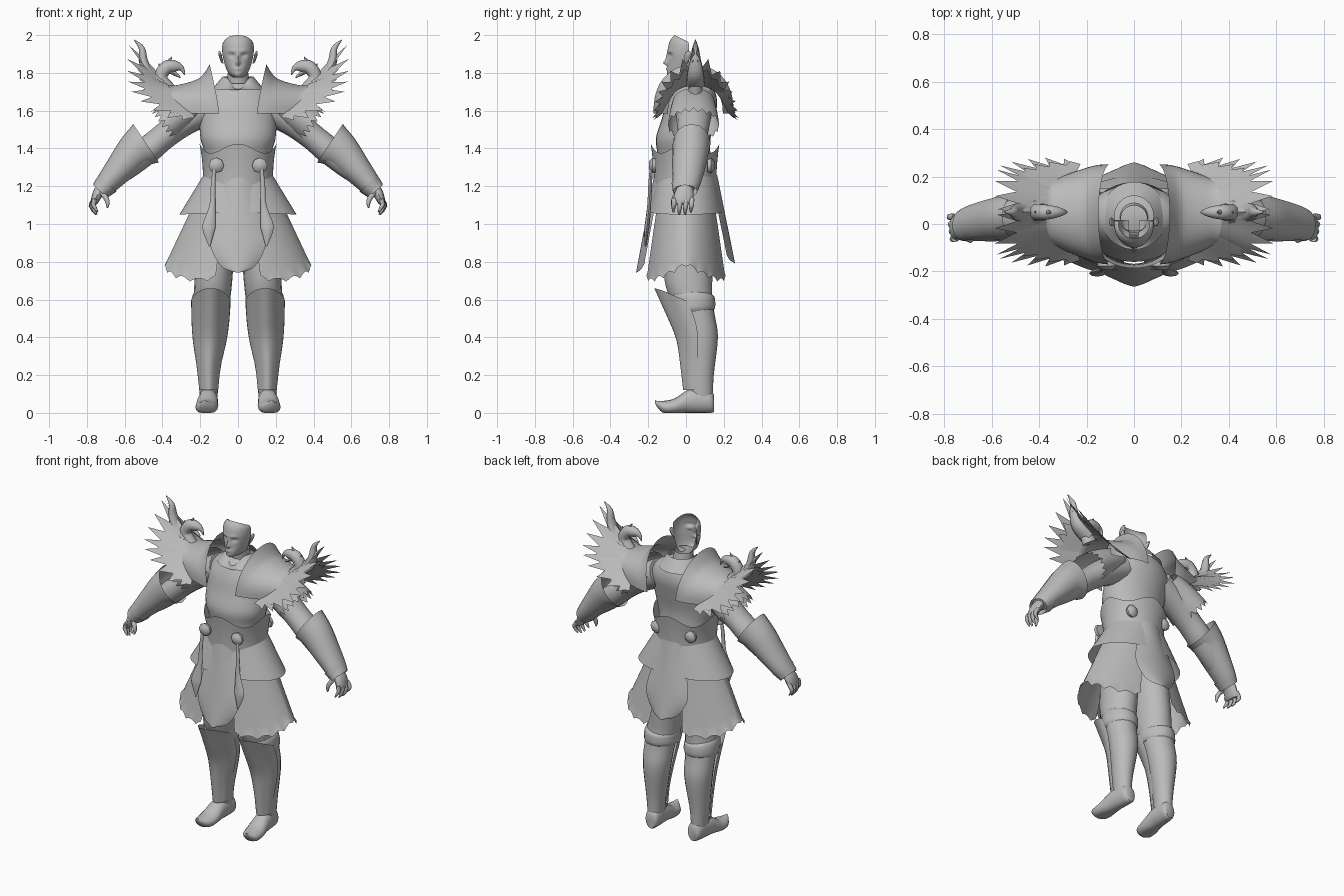
import bpy, bmesh, math
from math import sin, cos, pi, radians, exp
from mathutils import Vector

grey = bpy.data.materials.new("armour_grey")
grey.diffuse_color = (0.5, 0.5, 0.5, 1)


def finish(name, verts, faces, mirror=False, angle=50):
    me = bpy.data.meshes.new(name)
    me.from_pydata([tuple(v) for v in verts], [], faces)
    bm = bmesh.new()
    bm.from_mesh(me)
    bmesh.ops.recalc_face_normals(bm, faces=bm.faces)
    bm.to_mesh(me)
    bm.free()
    me.materials.append(grey)
    ob = bpy.data.objects.new(name, me)
    bpy.context.collection.objects.link(ob)
    bpy.ops.object.select_all(action='DESELECT')
    bpy.context.view_layer.objects.active = ob
    ob.select_set(True)
    bpy.ops.object.shade_smooth_by_angle(angle=radians(angle))
    if mirror:
        ob.modifiers.new("Mirror", 'MIRROR')
    return ob


def spline(rows, k=4):
    """Smooth curve through rows of numbers."""
    out = []
    for i in range(len(rows) - 1):
        a, b, c, d = rows[max(i - 1, 0)], rows[i], rows[i + 1], rows[min(i + 2, len(rows) - 1)]
        for s in range(k):
            t = s / k
            out.append([q + 0.5 * t * (r - p + t * (2 * p - 5 * q + 4 * r - w + t * (3 * (q - r) + w - p)))
                        for p, q, r, w in zip(a, b, c, d)])
    return out + [list(rows[-1])]


def loft(name, rows, n=16, mirror=False, along_y=False, caps=True, k=4, zig=0.0, floor=False):
    """Tube through rows (x, y, z, half width, half depth); zig makes a toothed last ring."""
    rows = spline(rows, k)
    verts, m = [], len(rows)
    for i, (x, y, z, a, b) in enumerate(rows):
        p, q = rows[max(i - 1, 0)], rows[min(i + 1, m - 1)]
        t = Vector((q[0] - p[0], 0, q[2] - p[2]))
        t = t.normalized() if t.length > 1e-6 else Vector((0, 0, 1))
        u, w = (Vector((1, 0, 0)), Vector((0, 0, 1))) if along_y else (Vector((t.z, 0, -t.x)), Vector((0, 1, 0)))
        for j in range(n):
            an = 2 * pi * j / n
            v = Vector((x, y, z)) + u * a * cos(an) + w * b * sin(an)
            if zig and i == m - 1 and j % 2:
                v += t * zig
            if floor:
                v.z = max(v.z, 0)
            verts.append(v)
    faces = [(i * n + j, i * n + (j + 1) % n, (i + 1) * n + (j + 1) % n, (i + 1) * n + j)
             for i in range(m - 1) for j in range(n)]
    if caps:
        faces += [tuple(range(n))[::-1], tuple(range((m - 1) * n, m * n))]
    return finish(name, verts, faces, mirror)


def sheet(name, f, nu, nv, mirror=False, angle=60):
    """Grid surface from f(u, v) with u and v from 0 to 1."""
    verts = [f(i / nu, j / nv) for i in range(nu + 1) for j in range(nv + 1)]
    w = nv + 1
    faces = [(i * w + j, i * w + j + 1, (i + 1) * w + j + 1, (i + 1) * w + j) for i in range(nu) for j in range(nv)]
    return finish(name, verts, faces, mirror, angle)


def at(rows, t):
    """Linear lookup in evenly spaced rows."""
    s = min(max(t, 0), 1) * (len(rows) - 1)
    i = min(int(s), len(rows) - 2)
    return [p + (q - p) * (s - i) for p, q in zip(rows[i], rows[i + 1])]


# --- head: open face shell, ears, neck
FACE = spline([(1.775, .022, .085), (1.79, .045, .1), (1.82, .062, .1), (1.86, .074, .095), (1.90, .082, .096),
               (1.94, .084, .094), (1.975, .08, .082), (2.0, .066, .06)])


def face(u, v):
    z, rx, ry = at(FACE, u)
    a = radians(-100 + 200 * v)

    def bump(h, a0, z0, sa, sz):
        return h * exp(-((abs(a) - a0) / sa) ** 2 - ((z - z0) / sz) ** 2)
    r = (bump(.022, 0, 1.853, .13, .014) + bump(.011, 0, 1.88, .1, .025) - bump(.011, .42, 1.893, .22, .012)
         + bump(.005, .35, 1.915, .35, .01) + bump(.007, 0, 1.822, .25, .007) - bump(.004, 0, 1.836, .3, .006))
    return ((rx + r) * sin(a), -(ry + r) * cos(a), z - .03 * u ** 4 * (1 - cos(a)))


sheet("face", face, 36, 44)
loft("ear", [(.08, .0, 1.85, .004, .006), (.088, .005, 1.87, .007, .014), (.096, .01, 1.9, .008, .018),
             (.098, .015, 1.915, .003, .006)], 10, True)
loft("neck", [(0, .04, 1.66, .075, .075), (0, .03, 1.74, .06, .06), (0, .02, 1.8, .056, .058)], 20, caps=False)


def collar(u, v):
    a = 2 * pi * v
    front = max(0, cos(a)) ** 6
    r = .14 - .058 * u
    return (r * sin(a), .035 - r * cos(a) * 1.02, 1.71 + .07 * u - .065 * front * u)


sheet("collar", collar, 4, 40)

# --- torso and waist
loft("torso", [(0, 0, 1.2, .17, .15), (0, -.01, 1.36, .175, .14), (0, -.015, 1.45, .198, .145),
               (0, .01, 1.55, .205, .14), (0, .03, 1.64, .205, .135), (0, .04, 1.71, .16, .11),
               (0, .04, 1.745, .09, .08)], 28)


def belt(u, v):
    a = 2 * pi * v
    low, top = 1.235 - .035 * abs(cos(a)) ** 3, 1.375 + .05 * abs(cos(2 * a)) ** 2
    s = 1 + .1 * u * u
    return (.185 * s * sin(a), -.005 - .165 * s * cos(a), low + (top - low) * u)


sheet("waist_guard", belt, 5, 48)
for nm, x, y, d in (("buckle_front", .115, -.16, -1), ("buckle_back", .12, .115, 1)):
    loft(nm, [(x, y, 1.31, .038, .038), (x, y + d * .018, 1.31, .041, .041), (x, y + d * .035, 1.31, .022, .022)],
         8, True, True, k=1)
loft("tassel", [(.125, -.185, 1.29, .01, .008), (.132, -.19, 1.2, .012, .01), (.135, -.195, 1.1, .016, .01),
                (.152, -.205, 1.0, .034, .013), (.155, -.21, .96, .03, .012), (.15, -.215, .88, .003, .003)], 8, True)


# --- skirts: short upper panels and long scalloped lower panels
def upper_skirt(u, v):
    a = radians(-78 + 156 * v)
    return ((.17 + .14 * u) * cos(a), (.15 + .05 * u) * sin(a), 1.28 - .23 * u + .03 * u * (1 - cos(a)) * .5)


def lower_skirt(u, v):
    a = radians(-72 + 144 * v)
    hem = .775 - .085 * sin(min(abs(a) * 1.45, pi)) + .05 * max(0, abs(a) - 1)
    return ((.19 + .2 * u) * cos(a), (.145 + .075 * u) * sin(a),
            1.2 + (hem - 1.2) * u + .022 * abs(sin(11 * a)) * (u > .99))


sheet("upper_skirt", upper_skirt, 6, 28, True)
sheet("lower_skirt", lower_skirt, 12, 88, True)
TAB = spline([(1.26, .085), (1.15, .1), (1.0, .135), (.9, .148), (.82, .12), (.765, .075), (.742, .004)])
for nm, d, top, bot, lift in (("front_tabard", -1, .168, .265, 0), ("back_tabard", 1, .165, .26, .05)):
    def tab(u, v):
        z, w = at(TAB, u)
        s = 2 * v - 1
        k = (1.26 - z) / .52
        return (w * s, d * (top + (bot - top) * k - .035 * s * s * min(1, w / .1)), z + lift * k)
    sheet(nm, tab, 24, 10)

# --- legs, knee bands, greaves, boots
loft("leg", [(.155, .08, .08, .046, .062), (.155, .08, .2, .057, .067), (.148, .083, .4, .083, .086),
             (.145, .06, .52, .09, .092), (.135, .02, .64, .098, .118), (.125, .01, .78, .1, .13),
             (.11, 0, 1.05, .1, .12)], 20, True)
loft("knee_band", [(.142, .04, .535, .092, .1), (.142, .04, .555, .102, .113), (.142, .038, .585, .103, .117),
                   (.14, .032, .615, .1, .118), (.138, .03, .63, .09, .1)], 20, True)
GREAVE = spline([(.12, .155, .05, .05, .065), (.25, .155, .055, .064, .085), (.39, .15, .06, .088, .112),
                 (.52, .146, .045, .1, .15), (.66, .144, 0, .104, .168)])


def greave(u, v):
    z, cx, cy, rx, ry = at(GREAVE, u)
    a = radians(-92 + 184 * v)
    r = 1 - .1 * sin(abs(a) * 2) ** 2
    return (cx + rx * r * sin(a), cy - ry * r * cos(a), z - .065 * u * u * (1 - cos(a)))


sheet("greave", greave, 16, 20, True)
loft("boot", [(.15, .148, .05, .03, .045), (.152, .13, .06, .045, .06), (.156, .07, .065, .05, .068),
              (.16, .01, .06, .054, .062), (.165, -.06, .035, .06, .042), (.17, -.115, .03, .052, .034),
              (.175, -.15, .045, .025, .018), (.178, -.165, .062, .006, .006)], 16, True, True, floor=True)

# --- arms, bracers, hands
loft("arm", [(.15, .04, 1.62, .09, .1), (.28, .04, 1.55, .08, .09), (.39, .035, 1.465, .07, .08),
             (.48, .03, 1.39, .072, .08), (.6, .015, 1.29, .062, .068), (.73, -.005, 1.185, .036, .05)], 16, True)
loft("bracer", [(.487, .03, 1.428, .122, .1), (.545, .025, 1.385, .1, .097), (.62, .015, 1.3, .08, .088),
                (.69, .005, 1.22, .062, .075), (.725, -.005, 1.178, .054, .066)], 16, True, caps=False)
loft("cuff", [(.69, .0, 1.215, .064, .076), (.73, -.005, 1.172, .05, .064)], 16, True, caps=False)
loft("palm", [(.715, -.005, 1.2, .03, .04), (.74, -.01, 1.165, .028, .05), (.757, -.015, 1.125, .022, .052),
              (.762, -.015, 1.105, .014, .045)], 12, True)
for i in range(4):
    y = .03 - .031 * i
    e = .012 if i in (0, 3) else 0
    loft("finger", [(.758, y, 1.135, .012, .014), (.778 - .004 * i, y, 1.105, .012, .013),
                    (.775 - .006 * i, y - .003, 1.075 + e, .01, .011), (.755 - .004 * i, y - .004, 1.05 + e, .004, .005)],
         8, True, k=2)
loft("thumb", [(.73, -.04, 1.175, .014, .016), (.7, -.06, 1.14, .014, .015), (.69, -.068, 1.11, .011, .012),
               (.692, -.07, 1.085, .004, .005)], 8, True, k=2)

# --- shoulder guards: arched shell with raised inner rim, narrowing outward
SHELL = spline([(.10, .26, .212), (.15, .2, .208), (.2, .175, .198), (.28, .155, .172), (.34, .148, .152), (.38, .16, .145)])


def shell(u, v):
    x, h, r = at(SHELL, u)
    a = pi * v
    return (x + (.05 - .01 * u) * sin(a) - .04 * u, .04 + .01 * u - r * cos(a), 1.585 + h * abs(sin(a)) ** .8)


sheet("shoulder_guard", shell, 20, 28, True)
loft("sleeve_frill", [(.2, .04, 1.65, .08, .11), (.3, .04, 1.59, .095, .125), (.375, .04, 1.535, .1, .135)],
     36, True, caps=False, zig=.035)


# --- feathers flaring up and out from the shell's outer arch
def wing(name, roots, tips, n, flip, notch):
    def pt(rows, t):
        x, y, z = at(rows, t)
        return Vector((x, .1 - y if flip else y, z))
    verts, faces = [], []
    for i in range(n + 1):
        r, t = pt(roots, i / n), pt(tips, i / n)
        verts += [r, r.lerp(t, notch), pt(tips, (i + .3) / n)]
    for i in range(n):
        a = 3 * i
        faces += [(a, a + 3, a + 4, a + 1), (a + 1, a + 4, a + 2)]
    finish(name, verts, faces, True, 30)


ROOT = spline([(.37, .05, 1.745), (.365, -.03, 1.725), (.33, -.085, 1.66), (.24, -.125, 1.585)])
TIP = spline([(.575, .05, 1.96), (.588, -.03, 1.86), (.582, -.12, 1.77), (.56, -.15, 1.69), (.47, -.172, 1.615),
              (.36, -.18, 1.555), (.25, -.17, 1.55)])
TIP2 = spline([(.53, .05, 1.88), (.53, -.05, 1.78), (.48, -.13, 1.68), (.38, -.16, 1.6), (.22, -.165, 1.55)])
for flip, side in ((False, "front"), (True, "back")):
    wing("long_feathers_" + side, ROOT, TIP, 9, flip, .58)
    wing("short_feathers_" + side, ROOT, TIP2, 8, flip, .7)

# --- bird head and tail plume ornaments
loft("bird_head", [(.38, .05, 1.71, .05, .04), (.41, .05, 1.775, .036, .036), (.38, .05, 1.828, .036, .034),
                   (.335, .05, 1.835, .031, .027), (.3, .05, 1.825, .015, .014), (.282, .05, 1.79, .003, .003)], 10, True)
loft("bird_jaw", [(.36, .05, 1.81, .014, .018), (.325, .05, 1.79, .01, .012), (.305, .05, 1.775, .003, .003)], 8, True)
for x, z in ((.35, 1.885), (.42, 1.85), (.43, 1.81)):
    loft("bird_crest", [(.385, .05, 1.81, .018, .018), ((.385 + x) / 2, .05, z - .03, .012, .014), (x, .05, z, .002, .002)],
         6, True, k=2)
loft("tail_plume", [(.4, .05, 1.74, .03, .05), (.47, .05, 1.79, .03, .045), (.5, .05, 1.86, .024, .032),
                    (.51, .05, 1.93, .016, .018), (.55, .05, 1.975, .002, .002)], 10, True)
